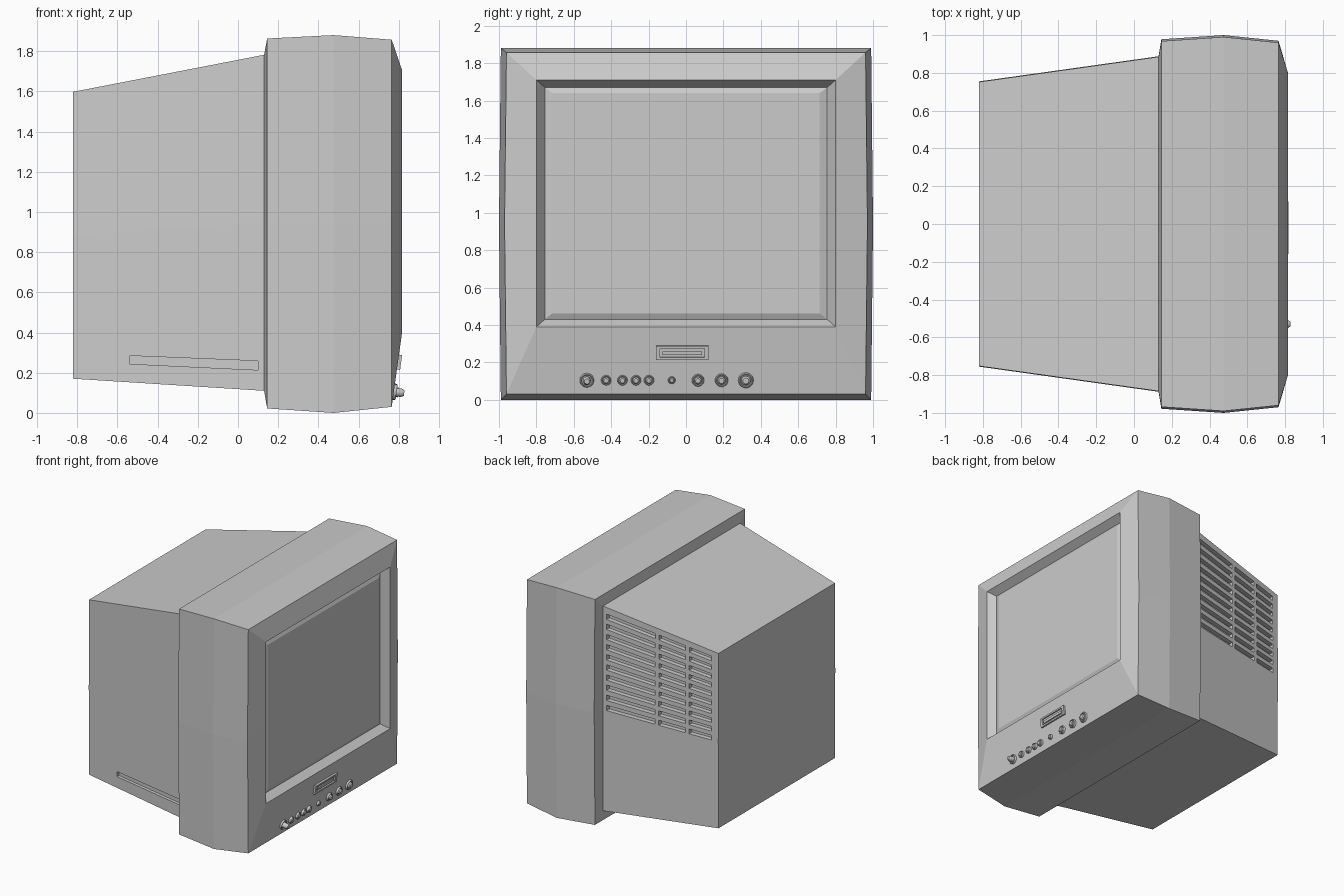
import bpy, bmesh, math
from mathutils import Vector, Matrix

if "Cube" in bpy.data.objects:
    bpy.data.objects.remove(bpy.data.objects["Cube"])


def loft(name, pieces, cap_start=True, cap_end=True, smooth=False):
    """Skin each piece (a list of equal-length point rings) into one object."""
    bm = bmesh.new()
    for rings in pieces:
        vs = [[bm.verts.new(p) for p in ring] for ring in rings]
        n = len(vs[0])
        for a, b in zip(vs, vs[1:]):
            for i in range(n):
                j = (i + 1) % n
                bm.faces.new((a[i], a[j], b[j], b[i]))
        if cap_start:
            bm.faces.new(vs[0][::-1])
        if cap_end:
            bm.faces.new(vs[-1])
    bmesh.ops.recalc_face_normals(bm, faces=bm.faces)
    me = bpy.data.meshes.new(name)
    bm.to_mesh(me)
    bm.free()
    ob = bpy.data.objects.new(name, me)
    bpy.context.collection.objects.link(ob)
    if smooth:
        bpy.ops.object.select_all(action='DESELECT')
        ob.select_set(True)
        bpy.context.view_layer.objects.active = ob
        bpy.ops.object.shade_smooth_by_angle(angle=math.radians(35))
    return ob


def section(x, y, z0, z1, bulge=0.0):
    """Rectangular section across x, sides bulging slightly at mid height."""
    m = (z0 + z1) / 2
    return [(x, -y, z0), (x, y, z0), (x, y + bulge, m),
            (x, y, z1), (x, -y, z1), (x, -y - bulge, m)]


# Tapered rear housing
X0, X1 = -0.82, 0.13
shell = loft("rear_housing", [[section(X0, 0.752, 0.17, 1.598, 0.003),
                               section(X1, 0.885, 0.11, 1.782, 0.003)]])


def on_side(x, v, side, out):
    """Point on the tapered side wall; v is the height fraction."""
    t = (x - X0) / (X1 - X0)
    z0, z1 = 0.17 - 0.06 * t, 1.598 + 0.184 * t
    return (x, side * (0.752 + 0.133 * t + out), z0 + v * (z1 - z0))


def slot(xa, xb, va, vb, side, depth):
    return [[on_side(x, v, side, out) for x, v in
             ((xa, va), (xb, va), (xb, vb), (xa, vb))]
            for out in (0.03, -depth)]


# Ventilation slots on one side, a long groove on the other
slots = [slot(-0.54, 0.10, 0.061, 0.088, -1, 0.025)]
ROWS = 10
for r in range(ROWS):
    v = 0.955 - r * (0.955 - 0.508) / (ROWS - 1)
    for xa, xb in ((-0.30, 0.10), (-0.55, -0.33), (-0.763, -0.58)):
        slots.append(slot(xa, xb, v - 0.013, v + 0.013, 1, 0.035))
cutter = loft("slot_cutter", slots)
cutter.hide_render = True
cutter.hide_viewport = True
cut = shell.modifiers.new("slots", 'BOOLEAN')
cut.operation = 'DIFFERENCE'
cut.solver = 'EXACT'
cut.object = cutter

# Front frame: rear lip, crowned sides, sloping bezel and screen recess
loft("front_frame", [[
    section(0.13, 0.885, 0.11, 1.782, 0.003),
    section(0.145, 0.968, 0.022, 1.863, 0.01),
    section(0.475, 0.99, 0.0, 1.88, 0.01),
    section(0.765, 0.96, 0.03, 1.857, 0.01),
    section(0.815, 0.80, 0.39, 1.71),
    section(0.755, 0.755, 0.43, 1.67),
]], cap_start=False, cap_end=False)

# Picture tube glass with a raised face
loft("screen", [[section(0.755, 0.755, 0.43, 1.67),
                 section(0.77, 0.715, 0.462, 1.64)]], cap_start=False)

# Local frame of the sloping control strip: X outward, Y across, Z up the slope
up = Vector((0.05, 0, 0.36)).normalized()
outward = Vector((up.z, 0, -up.x))


def strip(y, z):
    origin = Vector((0.765 + 0.05 * (z - 0.03) / 0.36, y, z))
    return Matrix.Translation(origin) @ Matrix(
        (outward, (0, 1, 0), up)).transposed().to_4x4()


def plate(m, steps):
    """Rectangular rings of (outward, half width, half height)."""
    return [[m @ Vector((d, a * w, b * h)) for a, b in
             ((-1, -1), (1, -1), (1, 1), (-1, 1))] for d, w, h in steps]


# Small framed panel above the controls
loft("panel_frame", [plate(strip(-0.02, 0.253), (
    (-0.01, 0.14, 0.037), (0.016, 0.14, 0.037), (0.016, 0.118, 0.024),
    (0.004, 0.118, 0.024)))], cap_start=False)
loft("panel_latch", [plate(strip(-0.02, 0.25), (
    (0.0, 0.105, 0.010), (0.013, 0.105, 0.010)))], cap_start=False)


def knob(name, y, r, height, core):
    """Collar with a domed button of radius core*r in the middle."""
    profile = [(r, -0.01), (r, 0.008), (r * 0.9, 0.014), (r * 0.8, 0.014),
               (r * 0.72, 0.005), (r * core, 0.005),
               (r * core, height * 0.75), (r * core * 0.65, height)]
    m = strip(y, 0.105)
    n = 20
    rings = [[m @ Vector((d, q * math.cos(2 * math.pi * i / n),
                          q * math.sin(2 * math.pi * i / n)))
              for i in range(n)] for q, d in profile]
    loft(name, [rings], cap_start=False, smooth=True)


# Row of controls
knob("power_button", -0.53, 0.038, 0.052, 0.55)
for i, y in enumerate((-0.427, -0.34, -0.267, -0.198)):
    knob(f"push_button_{i + 1}", y, 0.027, 0.022, 0.68)
knob("indicator_light", -0.076, 0.020, 0.018, 0.68)
for i, (y, r) in enumerate(((0.064, 0.033), (0.19, 0.035), (0.32, 0.041))):
    knob(f"socket_{i + 1}", y, r, 0.028, 0.6)
